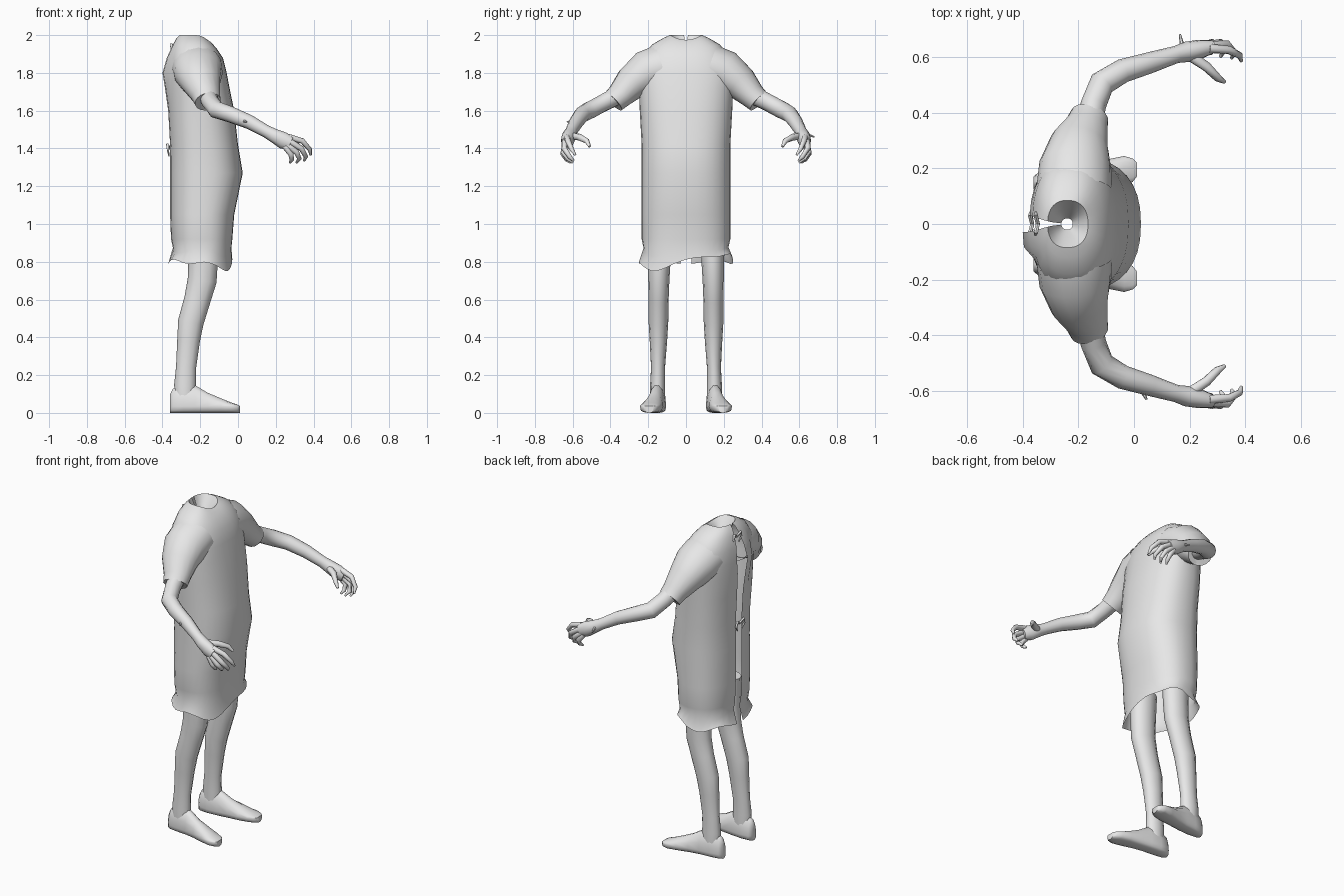
import bpy, math
from mathutils import Vector

grey = bpy.data.materials.new("plain grey")
grey.diffuse_color = (0.8, 0.8, 0.8, 1)


def loft(name, rings, closed=True, caps=True, angle=50):
    """Skin a list of rings that share the same point count."""
    n = len(rings[0])
    verts = [p for r in rings for p in r]
    faces = []
    for i in range(len(rings) - 1):
        for j in range(n if closed else n - 1):
            k = (j + 1) % n
            faces.append((i * n + j, i * n + k, (i + 1) * n + k, (i + 1) * n + j))
    if caps:
        faces.append(tuple(reversed(range(n))))
        faces.append(tuple(range((len(rings) - 1) * n, len(rings) * n)))
    me = bpy.data.meshes.new(name)
    me.from_pydata(verts, [], faces)
    ob = bpy.data.objects.new(name, me)
    bpy.context.collection.objects.link(ob)
    me.materials.append(grey)
    bpy.ops.object.select_all(action='DESELECT')
    bpy.context.view_layer.objects.active = ob
    ob.select_set(True)
    bpy.ops.object.mode_set(mode='EDIT')
    bpy.ops.mesh.select_all(action='SELECT')
    bpy.ops.mesh.normals_make_consistent(inside=False)
    bpy.ops.object.mode_set(mode='OBJECT')
    bpy.ops.object.shade_smooth_by_angle(angle=math.radians(angle))
    return ob


def tube(name, path, side=1, ref=(0, 0, 1), sides=12, caps=True):
    """Elliptical tube: path entries are x, y, z, radius, optional second radius."""
    pts = [Vector((p[0], p[1] * side, p[2])) for p in path]
    rings = []
    for i, p in enumerate(path):
        t = (pts[min(i + 1, len(pts) - 1)] - pts[max(i - 1, 0)]).normalized()
        a = t.cross(Vector(ref)).normalized()
        b = a.cross(t)
        ra, rb = p[3], p[-1]
        rings.append([pts[i] + a * ra * math.cos(u) + b * rb * math.sin(u)
                      for u in (2 * math.pi * k / sides for k in range(sides))])
    return loft(name, rings, caps=caps)


# Gown: horizontal sections, z / front x / middle x / back x / half width
SECTIONS = [
    (0.80, -0.03, -0.19, -0.37, 0.250), (0.86, -0.035, -0.19, -0.345, 0.225),
    (0.92, -0.03, -0.19, -0.355, 0.235), (1.05, -0.02, -0.19, -0.36, 0.235),
    (1.27, 0.025, -0.18, -0.36, 0.235), (1.42, 0.0, -0.19, -0.36, 0.235),
    (1.60, -0.02, -0.20, -0.37, 0.245), (1.72, -0.045, -0.20, -0.375, 0.250),
    (1.80, -0.06, -0.21, -0.37, 0.255), (1.88, -0.08, -0.22, -0.365, 0.235),
    (1.95, -0.11, -0.23, -0.345, 0.180), (1.985, -0.14, -0.235, -0.325, 0.120),
    (2.00, -0.165, -0.24, -0.31, 0.085), (1.95, -0.19, -0.24, -0.29, 0.050),
    (1.90, -0.22, -0.24, -0.26, 0.020)]


def spow(v, e):
    return math.copysign(abs(v) ** e, v)


rings = []
N, GAP = 32, 0.08
for i, (z, xf, xc, xb, w) in enumerate(SECTIONS):
    ring = []
    for k in range(N + 1):
        u = -math.pi + GAP + (2 * math.pi - 2 * GAP) * k / N
        c, s = spow(math.cos(u), 0.85), spow(math.sin(u), 0.85)
        x = xc + (xf - xc if c > 0 else xc - xb) * c
        zz = z
        if i == 0:      # uneven hem
            zz += 0.07 * s * max(0, c) + 0.012 * math.cos(5 * u)
        if i == 1:
            zz += 0.03 * s * max(0, c) + 0.015 * math.cos(4 * u)
        if i in (10, 11, 12):   # neckline dips at the front
            zz -= 0.025 * max(0, c) ** 3
        if k < 2 and 6 < i < 10:  # loose flap beside the back opening
            x -= 0.03 if i == 8 else 0.012
        ring.append((x, w * s, zz))
    rings.append(ring)
loft("gown", rings, closed=False, caps=False)

# Back ties
for z, x in ((1.40, -0.365), (1.93, -0.345)):
    for side in (-1, 1):
        tube("back_tie", [(x, 0, z, 0.008), (x - 0.008, 0.03, z + 0.02, 0.008),
                          (x - 0.006, 0.04, z - 0.01, 0.006),
                          (x, 0.02, z - 0.04, 0.004)], side, ref=(1, 0, 0), sides=6)

FINGERS = [
    [(0.27, 0.630, 1.46), (0.34, 0.625, 1.44), (0.38, 0.605, 1.395), (0.385, 0.585, 1.365)],
    [(0.27, 0.640, 1.44), (0.335, 0.645, 1.40), (0.36, 0.615, 1.355), (0.35, 0.595, 1.335)],
    [(0.26, 0.640, 1.42), (0.31, 0.650, 1.38), (0.325, 0.625, 1.345), (0.31, 0.600, 1.325)],
    [(0.25, 0.640, 1.41), (0.28, 0.650, 1.37), (0.285, 0.630, 1.340), (0.275, 0.610, 1.325)],
    [(0.20, 0.605, 1.465), (0.26, 0.565, 1.46), (0.30, 0.525, 1.44), (0.325, 0.510, 1.41)]]
WIDTHS = (0.017, 0.015, 0.012, 0.006)

for side, tag in ((-1, "right"), (1, "left")):
    # Short sleeve with turned-in cuff
    tube(tag + "_sleeve", [
        (-0.215, 0.13, 1.825, 0.135, 0.125), (-0.21, 0.21, 1.80, 0.130, 0.118),
        (-0.195, 0.29, 1.745, 0.105, 0.092), (-0.17, 0.35, 1.68, 0.078, 0.070),
        (-0.16, 0.385, 1.648, 0.070, 0.064), (-0.162, 0.375, 1.656, 0.055, 0.05)],
        side, sides=16, caps=False)
    # Arm and palm
    tube(tag + "_arm", [
        (-0.17, 0.32, 1.70, 0.050), (-0.145, 0.43, 1.645, 0.046),
        (-0.115, 0.505, 1.605, 0.047), (-0.04, 0.55, 1.58, 0.043),
        (0.06, 0.58, 1.54, 0.038), (0.15, 0.608, 1.49, 0.031, 0.033),
        (0.19, 0.618, 1.468, 0.037, 0.037), (0.24, 0.628, 1.442, 0.034, 0.045),
        (0.28, 0.636, 1.425, 0.024, 0.036)], side)
    # Fingers and thumb
    for f, path in enumerate(FINGERS):
        tube(tag + ("_thumb" if f == 4 else "_finger"),
             [p + (r * (1.2 if f == 4 else 1),) for p, r in zip(path, WIDTHS)],
             side, ref=(0, 1, 0.3), sides=8)
    # Leg
    tube(tag + "_leg", [
        (-0.185, 0.14, 0.98, 0.065, 0.085), (-0.185, 0.142, 0.80, 0.060, 0.078),
        (-0.19, 0.144, 0.70, 0.056, 0.077), (-0.215, 0.145, 0.60, 0.053, 0.070),
        (-0.25, 0.146, 0.48, 0.052, 0.068), (-0.262, 0.146, 0.38, 0.046, 0.060),
        (-0.275, 0.148, 0.24, 0.037, 0.053), (-0.28, 0.15, 0.15, 0.040, 0.058),
        (-0.28, 0.15, 0.08, 0.040, 0.055)], side, ref=(1, 0, 0))
    # Foot: x, y, half width, top height above a flat sole
    foot = []
    for x, y, w, top in ((-0.36, 0.148, 0.022, 0.10), (-0.345, 0.148, 0.036, 0.13),
                         (-0.29, 0.150, 0.045, 0.155), (-0.225, 0.155, 0.045, 0.148),
                         (-0.16, 0.165, 0.047, 0.108), (-0.09, 0.178, 0.055, 0.078),
                         (-0.035, 0.190, 0.054, 0.055), (-0.005, 0.193, 0.042, 0.045),
                         (0.01, 0.195, 0.025, 0.036)):
        ring = []
        for k in range(14):
            u = 2 * math.pi * k / 14
            s = math.sin(u)
            z = 0.035 + (top - 0.035) * s if s > 0 else 0.035 + 0.035 * spow(s, 0.5)
            ring.append((x, (y + w * math.cos(u)) * side, z))
        foot.append(ring)
    loft(tag + "_foot", foot)

# Loose tag ends on the forearms
tube("left_wrist_tag", [(0.175, 0.63, 1.48, 0.010), (0.165, 0.68, 1.46, 0.004)], sides=6)
tube("right_forearm_tag", [(0.02, 0.58, 1.55, 0.012), (0.045, 0.63, 1.54, 0.004)], -1, sides=6)
